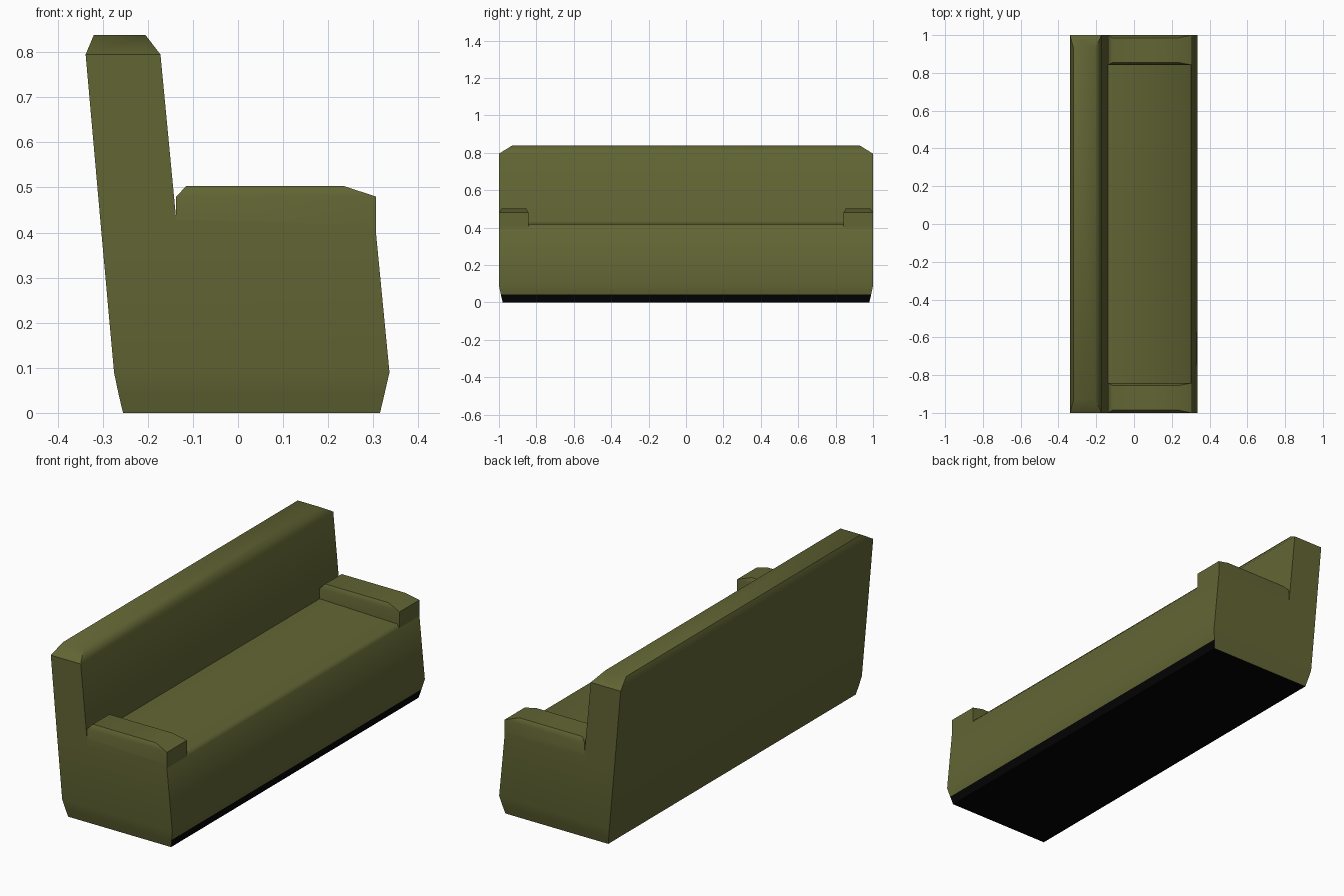
import bpy, bmesh

if "Cube" in bpy.data.objects:
    bpy.data.objects.remove(bpy.data.objects["Cube"])

def material(name, rgb):
    m = bpy.data.materials.new(name)
    m.diffuse_color = (*rgb, 1)
    m.use_nodes = True
    m.node_tree.nodes["Principled BSDF"].inputs["Base Color"].default_value = m.diffuse_color
    return m

olive = material("olive fabric", (0.122, 0.130, 0.034))
black = material("black underside", (0.001, 0.001, 0.001))

def finish(name, bm, mats, angle):
    bmesh.ops.recalc_face_normals(bm, faces=bm.faces)
    me = bpy.data.meshes.new(name)
    bm.to_mesh(me)
    bm.free()
    for m in mats:
        me.materials.append(m)
    ob = bpy.data.objects.new(name, me)
    bpy.context.collection.objects.link(ob)
    bpy.ops.object.select_all(action='DESELECT')
    ob.select_set(True)
    bpy.context.view_layer.objects.active = ob
    bpy.ops.object.shade_smooth_by_angle(angle=angle)
    return ob

# Sofa body: side profile (x, z, half length) swept along y
profile = [(-.255, 0, .98), (.315, 0, .98), (.325, .042, .99), (.336, .09, 1),
           (.306, .40, 1), (.293, .417, 1), (-.137, .428, 1), (-.172, .795, 1),
           (-.205, .838, .93), (-.32, .838, .93), (-.338, .795, 1),
           (-.303, .40, 1), (-.275, .09, 1), (-.265, .042, .99)]
caps = [(0, 1, 2, 13), (13, 2, 3, 12), (12, 3, 4, 11), (11, 4, 5, 6),
        (11, 6, 7, 10), (10, 7, 8, 9)]
bm = bmesh.new()
ends = [[bm.verts.new((x, s * y, z)) for x, z, y in profile] for s in (-1, 1)]
n = len(profile)
for i in range(n):
    j = (i + 1) % n
    f = bm.faces.new((ends[0][i], ends[0][j], ends[1][j], ends[1][i]))
    f.material_index = 1 if i in (0, 1) else 0   # underside and front toe strip
for ring in ends:
    for c in caps:
        bm.faces.new([ring[k] for k in c])
finish("sofa_body", bm, [olive, black], 1.0)

# Armrests: low chamfered pads on both ends of the seat
rows = [(.39, -.137, .306, .842, 1), (.48, -.137, .306, .842, 1),
        (.503, -.115, .235, .855, .985)]
for s, label in ((-1, "near"), (1, "far")):
    bm = bmesh.new()
    rings = [[bm.verts.new((x, s * y, z)) for x, y in
              ((x0, y0), (x1, y0), (x1, y1), (x0, y1))]
             for z, x0, x1, y0, y1 in rows]
    for a, b in zip(rings, rings[1:]):
        for i in range(4):
            j = (i + 1) % 4
            bm.faces.new((a[i], a[j], b[j], b[i]))
    bm.faces.new(rings[0])
    bm.faces.new(rings[-1])
    finish(label + "_armrest", bm, [olive], 0.9)
